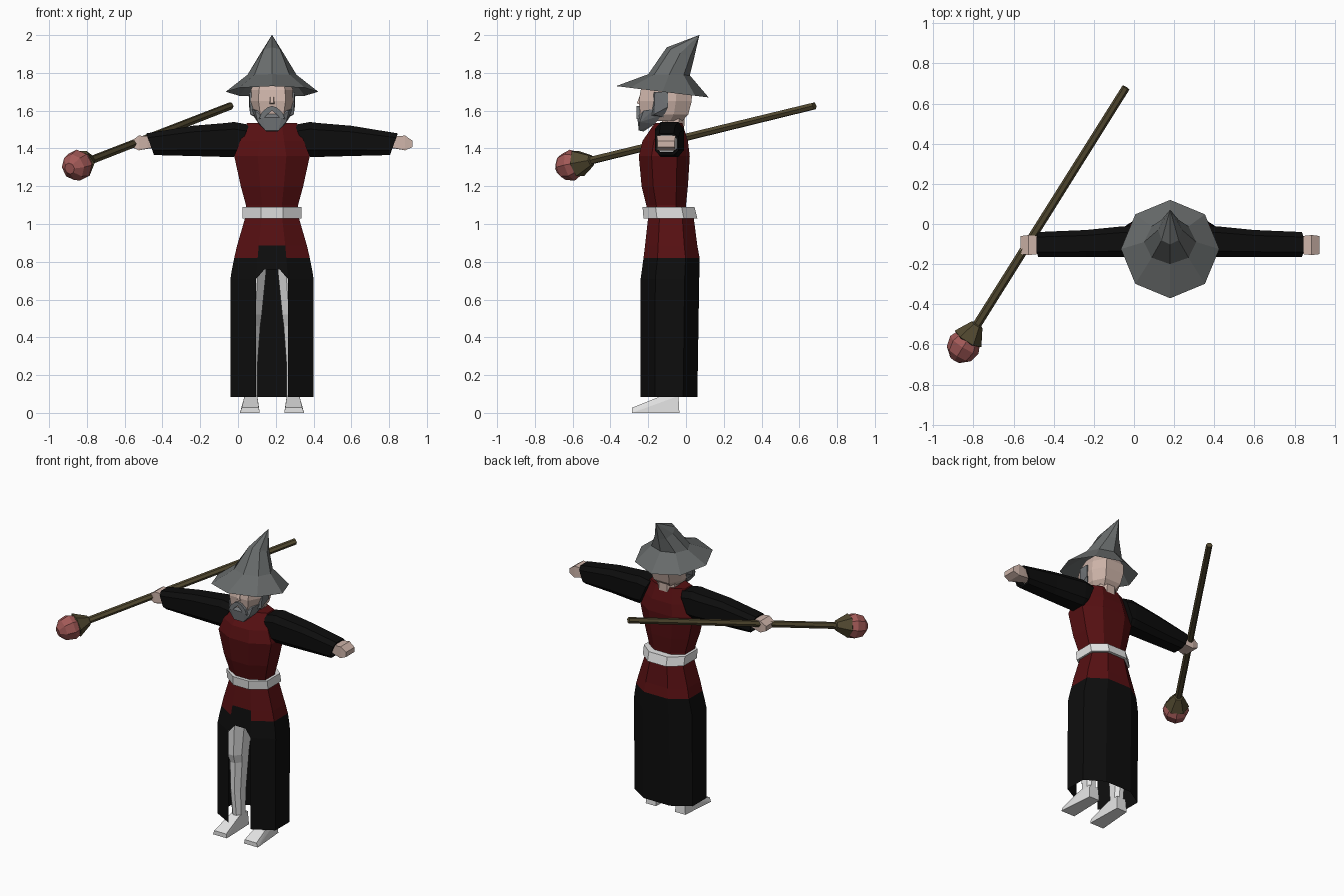
import bpy, bmesh, math
from mathutils import Vector

if "Cube" in bpy.data.objects:
    bpy.data.objects.remove(bpy.data.objects["Cube"], do_unlink=True)

CX = 0.18  # body centre line


def material(name, r, g, b):
    m = bpy.data.materials.new(name)
    m.use_nodes = True
    m.diffuse_color = (r, g, b, 1)
    bsdf = m.node_tree.nodes["Principled BSDF"]
    bsdf.inputs["Base Color"].default_value = (r, g, b, 1)
    bsdf.inputs["Roughness"].default_value = 0.9
    return m


RED = material("dark red cloth", 0.095, 0.005, 0.006)
BLACK = material("black cloth", 0.004, 0.004, 0.004)
WHITE = material("off white", 0.78, 0.78, 0.78)
SKIN = material("skin", 0.62, 0.46, 0.40)
HAT = material("hat grey", 0.14, 0.15, 0.15)
BEARD = material("beard grey", 0.17, 0.18, 0.19)
WOOD = material("olive wood", 0.085, 0.067, 0.03)
GEM = material("rose red", 0.36, 0.10, 0.095)


def finish(name, bm, mats, offset=(CX, 0, 0)):
    bmesh.ops.recalc_face_normals(bm, faces=bm.faces)
    me = bpy.data.meshes.new(name)
    bm.to_mesh(me)
    bm.free()
    for m in mats:
        me.materials.append(m)
    ob = bpy.data.objects.new(name, me)
    ob.location = offset
    bpy.context.collection.objects.link(ob)
    return ob


def loft(name, rings, mats, rule=None, caps=(True, True)):
    """Skin a list of rings; rule(i, j) gives a material slot, or None for a gap."""
    bm = bmesh.new()
    vs = [[bm.verts.new(p) for p in ring] for ring in rings]
    n = len(vs[0])
    for i in range(len(vs) - 1):
        for j in range(n):
            slot = rule(i, j) if rule else 0
            if slot is not None:
                k = (j + 1) % n
                f = bm.faces.new((vs[i][j], vs[i][k], vs[i + 1][k], vs[i + 1][j]))
                f.material_index = slot
    if caps[0]:
        bm.faces.new(vs[0])
    if caps[1]:
        bm.faces.new(vs[-1]).material_index = len(mats) - 1
    return finish(name, bm, mats)


def hull(name, pts, mat):
    bm = bmesh.new()
    for p in pts:
        bm.verts.new(p)
    res = bmesh.ops.convex_hull(bm, input=bm.verts)
    junk = [v for v in res["geom_interior"] if isinstance(v, bmesh.types.BMVert)]
    if junk:
        bmesh.ops.delete(bm, geom=junk, context="VERTS")
    bmesh.ops.dissolve_limit(bm, angle_limit=0.02, verts=bm.verts, edges=bm.edges)
    return finish(name, bm, [mat])


def both(points):
    return [(s * x, y, z) for x, y, z in points for s in (1, -1)]


# Eight-sided body section; side 0 is the front face
SECTION = [(-.38, -1), (.38, -1), (1, -.5), (1, .5),
           (.45, 1), (-.45, 1), (-1, .5), (-1, -.5)]


def section(z, hx, y0, y1, cx=0):
    cy, hy = (y0 + y1) / 2, (y1 - y0) / 2
    return [(cx + a * hx, cy + b * hy, z) for a, b in SECTION]


# Tunic, belt and skirt
loft("tunic", [section(*r) for r in (
    (1.05, .138, -.20, .0), (1.10, .138, -.21, .0), (1.20, .165, -.235, .01),
    (1.36, .20, -.25, .02), (1.44, .168, -.23, .01), (1.535, .133, -.165, -.02))], [RED])

loft("belt", [section(*r) for r in (
    (1.03, .155, -.225, .06), (1.09, .155, -.23, .045))], [WHITE])


def skirt_rule(i, j):
    if j == 0 and i >= 3:
        return None                      # slit at the front
    return 1 if i >= 2 or (i == 1 and j == 0) else 0


loft("skirt", [section(*r) for r in (
    (1.04, .14, -.20, .04), (.885, .185, -.217, .06), (.82, .20, -.225, .072),
    (.76, .212, -.233, .071), (.71, .22, -.24, .07), (.085, .22, -.24, .06))],
    [RED, BLACK], skirt_rule, (True, False))

# Paired parts
for s, side in ((1, "left"), (-1, "right")):
    hull(side + "_slit_corner", [(s * x, y + d, z) for d in (0, .004) for x, y, z in (
        (.081, -.233, .76), (.083, -.24, .71), (.04, -.233, .76))], BLACK)

    loft(side + "_leg", [section(z, hx, y0, y1, s * cx) for z, hx, y0, y1, cx in (
        (.06, .034, -.13, -.045, .112), (.25, .038, -.15, -.03, .115),
        (.46, .048, -.16, -.02, .11), (.52, .056, -.18, -.02, .11),
        (.76, .07, -.19, .0, .10), (.88, .07, -.18, .01, .10))], [WHITE])

    hull(side + "_foot", [(s * x, y, z) for x, y, z in (
        (.065, -.285, 0), (.17, -.285, 0), (.07, -.285, .028), (.16, -.285, .028),
        (.072, -.035, 0), (.15, -.035, 0), (.075, -.16, .07), (.15, -.16, .07),
        (.078, -.13, .09), (.145, -.13, .09), (.078, -.04, .09), (.145, -.04, .09))], WHITE)

    # Sleeve with an open cuff: top x, bottom x, y range, z range
    rings = []
    for xt, xb, y0, y1, z0, z1 in (
            (.12, .19, -.165, -.012, 1.36, 1.525), (.20, .205, -.165, -.01, 1.355, 1.54),
            (.24, .24, -.165, -.012, 1.355, 1.535), (.42, .42, -.165, -.03, 1.36, 1.52),
            (.665, .625, -.165, -.04, 1.365, 1.48), (.663, .627, -.155, -.05, 1.377, 1.47),
            (.60, .57, -.155, -.05, 1.38, 1.475)):
        ring = []
        for a, b in ((0, .2), (.2, 0), (.8, 0), (1, .2), (1, .8), (.8, 1), (.2, 1), (0, .8)):
            ring.append((s * (xb + (xt - xb) * b), y0 + (y1 - y0) * a, z0 + (z1 - z0) * b))
        rings.append(ring)
    loft(side + "_sleeve", rings, [BLACK, WHITE])

    hull(side + "_hand", [(s * x, y, z) for x, y0, y1, z0, z1 in (
        (.59, -.13, -.07, 1.41, 1.455), (.66, -.15, -.06, 1.40, 1.465),
        (.705, -.155, -.055, 1.39, 1.468), (.745, -.15, -.06, 1.408, 1.44))
        for y in (y0, y1) for z in (z0, z1)], SKIN)

    hull(side + "_sideburn", [(s * x, y, z) for x, y, z in (
        (.108, -.17, 1.70), (.121, -.165, 1.70), (.121, -.095, 1.70), (.108, -.095, 1.70),
        (.121, -.095, 1.62), (.115, -.17, 1.58), (.09, -.12, 1.565), (.08, -.19, 1.57))], BEARD)

    hull(side + "_moustache", [(s * x, y, z) for y in (-.262, -.225) for x, z in (
        (0, 1.625), (0, 1.602), (.025, 1.617), (.055, 1.59), (.07, 1.555), (.04, 1.565),
        (.03, 1.592))], BEARD)

# Neck and head
loft("neck", [section(1.50, .07, -.13, -.01), section(1.62, .06, -.12, -.005)], [SKIN])
HEAD = [(-.62, -1), (.62, -1), (1, -.4), (1, .4), (.6, 1), (-.6, 1), (-1, .4), (-1, -.4)]
rings = []
for z, hx, y0, y1 in ((1.545, .075, -.235, -.02), (1.58, .10, -.242, .012),
                      (1.65, .115, -.25, .03), (1.71, .112, -.24, .032),
                      (1.76, .09, -.20, .0)):
    rings.append([(a * hx, (y0 + y1) / 2 + b * (y1 - y0) / 2, z) for a, b in HEAD])
loft("head", rings, [SKIN])
hull("nose", both([(.01, -.24, 1.69), (.02, -.24, 1.63), (.008, -.26, 1.64)]), SKIN)

# Beard: chin block with cheek wings
hull("beard", both([
    (.05, -.258, 1.565), (.09, -.225, 1.60), (.108, -.165, 1.61), (.10, -.13, 1.575),
    (.07, -.165, 1.53), (.075, -.245, 1.54), (.035, -.25, 1.495), (.03, -.225, 1.49)]), BEARD)

# Hat: tilted brim, crown and bent tip
rings = []
for cy, rx, ry, z, tilt in ((-.125, .245, .245, 1.70, .03), (-.09, .13, .11, 1.79, .003),
                            (-.03, .06, .072, 1.905, .03), (.07, .001, .001, 2.0, 0)):
    rings.append([(rx * math.cos(t), cy + ry * math.sin(t), z - tilt * math.sin(t))
                  for t in (k * math.pi / 4 for k in range(8))])
loft("hat", rings, [HAT], caps=(False, True))

# Staff held in the right hand
tail, knob = Vector((-.04, .68, 1.625)), Vector((-.85, -.61, 1.31))
axis = (tail - knob).normalized()
turn = axis.to_track_quat("Z", "Y")


def on_staff(name, profile, sides, mat):
    """Turn (distance from knob, radius) points about the staff axis."""
    shift = Vector((CX, 0, 0))
    loft(name, [[knob - shift + turn @ Vector((r * math.cos(t), r * math.sin(t), d))
                 for t in (2 * math.pi * k / sides for k in range(sides))]
                for d, r in profile], [mat])


on_staff("staff_rod", [(.06, .022), ((tail - knob).length, .02)], 6, WOOD)
on_staff("staff_cuff", [(.035, .06), (.045, .078), (.13, .032), (.135, .02)], 6, WOOD)
on_staff("staff_knob", [(-.08, .03), (-.045, .07), (.01, .083), (.05, .065), (.07, .03)], 8, GEM)
